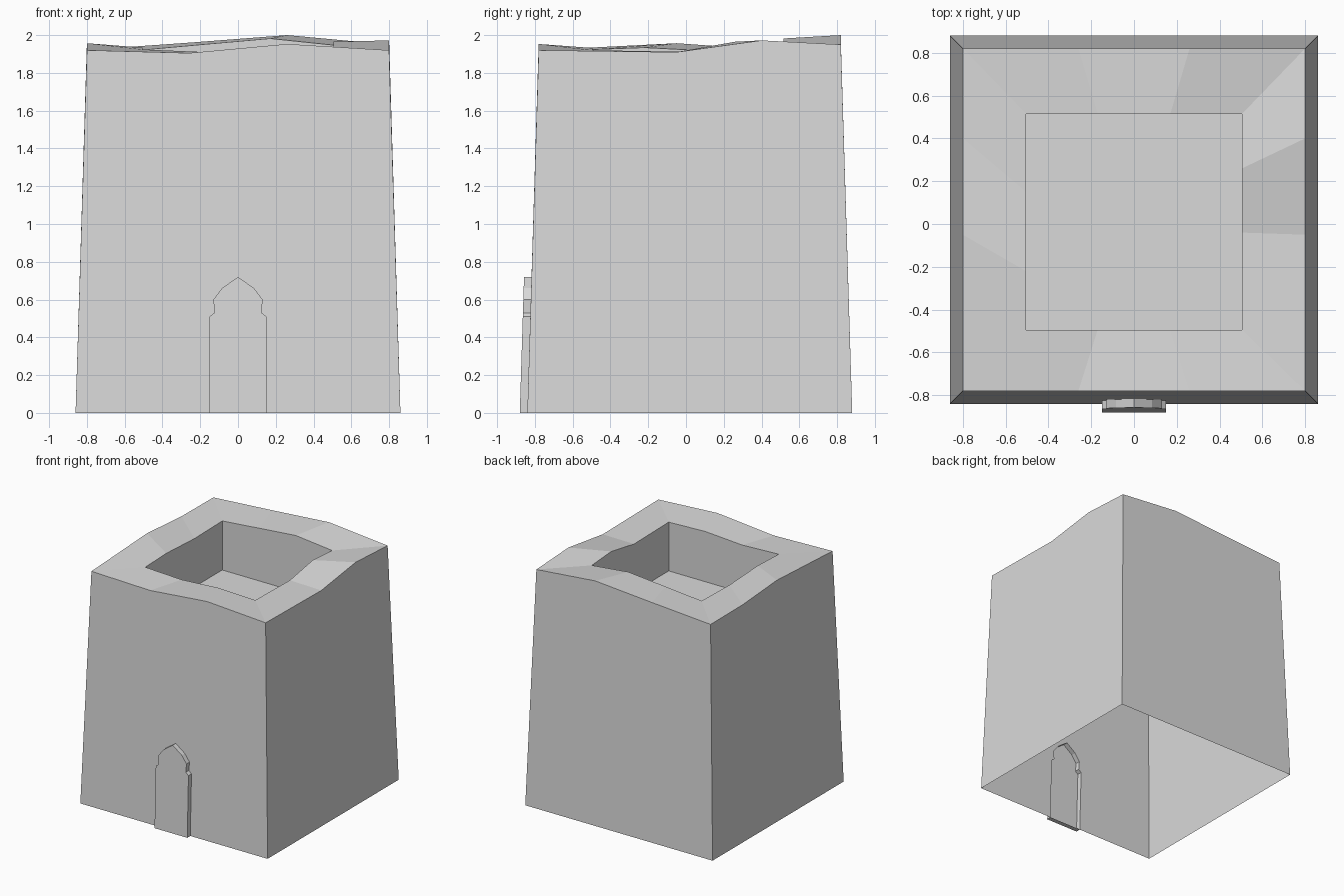
import bpy
import bmesh

default_cube = bpy.data.objects.get("Cube")
if default_cube:
    bpy.data.objects.remove(default_cube, do_unlink=True)

# Single plaster colour
plaster = bpy.data.materials.new("light_grey_plaster")
plaster.use_nodes = True
plaster.diffuse_color = (0.7, 0.7, 0.7, 1)
plaster.node_tree.nodes["Principled BSDF"].inputs["Base Color"].default_value = (0.7, 0.7, 0.7, 1)

# Pointed doorway outline, from the foot at +x over the tip to the foot at -x
half_profile = [(0.15, 0), (0.15, 0.51), (0.125, 0.53), (0.13, 0.6), (0.085, 0.66)]
outline = half_profile + [(0, 0.72)] + [(-x, z) for x, z in reversed(half_profile)]


def finish(bm, name):
    """Turn a bmesh into a flat shaded object."""
    bmesh.ops.recalc_face_normals(bm, faces=bm.faces)
    mesh = bpy.data.meshes.new(name)
    bm.to_mesh(mesh)
    bm.free()
    mesh.materials.append(plaster)
    obj = bpy.data.objects.new(name, mesh)
    bpy.context.collection.objects.link(obj)
    return obj


def door_loop(bm, foot_y):
    """Doorway outline leaning with the front wall."""
    return [bm.verts.new((x, foot_y + z * 0.03125, z)) for x, z in outline]


def ring(bm, half, front, back, step, right, left, heights):
    """Four sided loop with two extra points per side, starting front left corner."""
    plan = [(-half, front), (-step, front), (step, front)]
    plan += [(half, front), (half, right[0]), (half, right[1])]
    plan += [(half, back), (step, back), (-step, back)]
    plan += [(-half, back), (-half, left[1]), (-half, left[0])]
    return [bm.verts.new((x, y, z)) for (x, y), z in zip(plan, heights)]


def corners(bm, half, front, back, z):
    plan = [(-half, front), (half, front), (half, back), (-half, back)]
    return [bm.verts.new((x, y, z)) for x, y in plan]


def walls(bm, base, rim, front_opening=()):
    """One wall per side between four base corners and a twelve point rim."""
    for side in range(4):
        top = [rim[(side * 3 + k) % 12] for k in range(4)]
        opening = list(front_opening) if side == 0 else []
        # the opening lies between the two base corners of the front wall
        bm.faces.new(top[::-1] + [base[side]] + opening[::-1] + [base[(side + 1) % 4]])


# Tapered hollow tower, open below, with an uneven rim and a sunken roof well
bm = bmesh.new()
outer_heights = [1.92, 1.905, 1.953, 1.92, 1.91, 1.972,
                 1.95, 2.0, 1.96, 1.922, 1.925, 1.957]
inner_heights = [1.924, 1.91, 1.932, 1.92, 1.912, 1.965,
                 1.947, 1.982, 1.952, 1.922, 1.915, 1.934]
outer = ring(bm, 0.80, -0.78, 0.82, 0.26, (-0.05, 0.4), (-0.05, 0.4), outer_heights)
inner = ring(bm, 0.505, -0.495, 0.515, 0.17, (-0.04, 0.26), (-0.22, 0.15), inner_heights)
walls(bm, corners(bm, 0.86, -0.84, 0.88, 0), outer, door_loop(bm, -0.84))
well_floor = corners(bm, 0.505, -0.495, 0.515, 1.515)
walls(bm, well_floor, inner)
bm.faces.new(well_floor)
for i in range(12):
    j = (i + 1) % 12
    bm.faces.new([outer[i], outer[j], inner[j], inner[i]])
finish(bm, "tower_body")

# Raised doorway shell, open towards the inside of the tower
bm = bmesh.new()
face_loop, wall_loop = door_loop(bm, -0.88), door_loop(bm, -0.84)
bm.faces.new(face_loop)
for i in range(len(outline)):
    j = (i + 1) % len(outline)
    bm.faces.new([face_loop[i], face_loop[j], wall_loop[j], wall_loop[i]])
finish(bm, "doorway")
